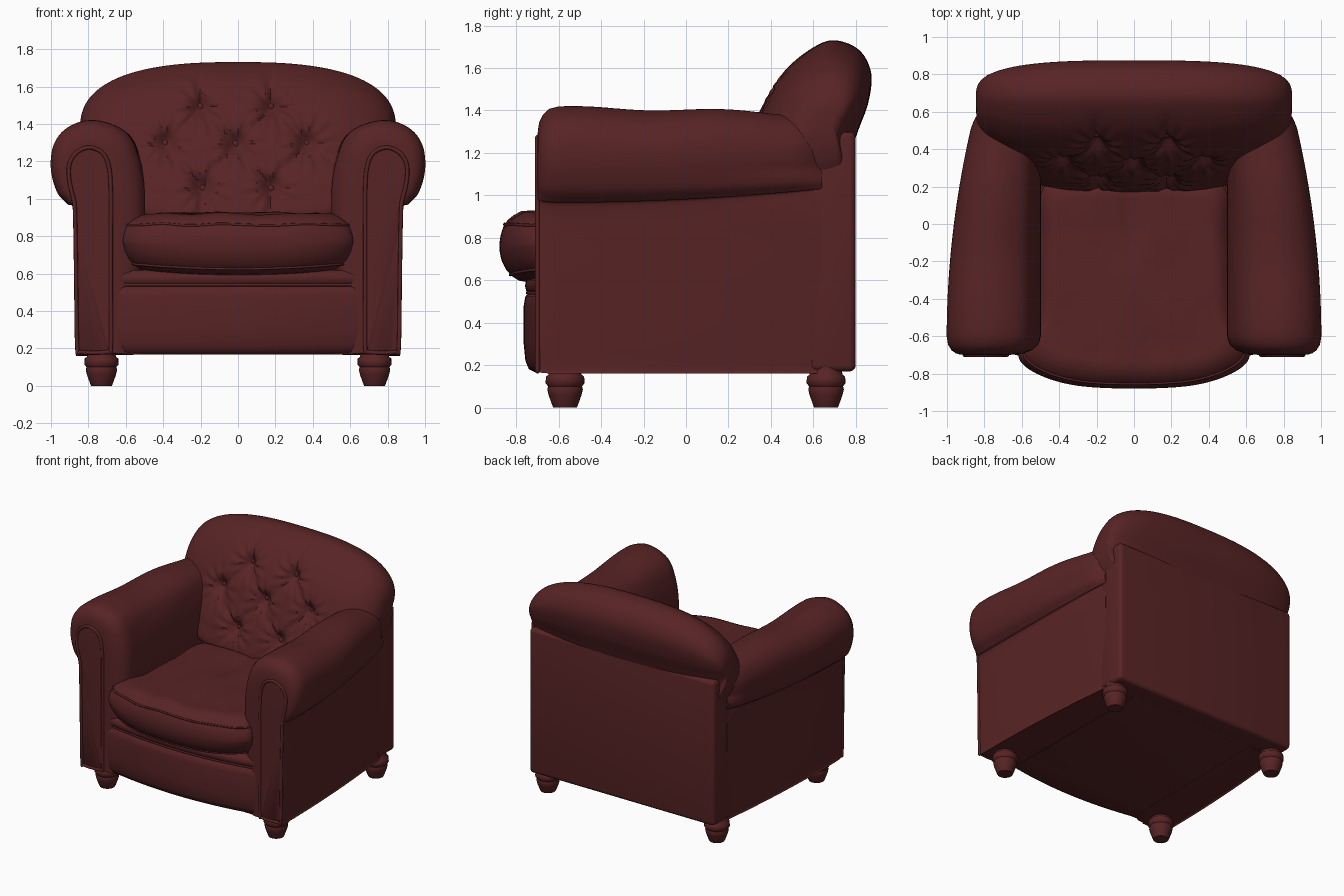
import bpy, bmesh, math
from mathutils import Vector, noise

cube = bpy.data.objects.get("Cube")
if cube:
    bpy.data.objects.remove(cube)

leather = bpy.data.materials.new("dark red leather")
leather.use_nodes = True
colour = (0.096, 0.017, 0.018, 1)
leather.diffuse_color = colour
leather.node_tree.nodes["Principled BSDF"].inputs["Base Color"].default_value = colour


def add(name, data):
    ob = bpy.data.objects.new(name, data)
    bpy.context.collection.objects.link(ob)
    data.materials.append(leather)
    return ob


def from_bmesh(name, bm):
    bmesh.ops.recalc_face_normals(bm, faces=bm.faces)
    mesh = bpy.data.meshes.new(name)
    bm.to_mesh(mesh)
    bm.free()
    return add(name, mesh)


def smooth(points, steps):
    """Closed rounded outline through the given 2D points."""
    pts = [Vector(p) for p in points]
    n, out = len(pts), []
    for i in range(n):
        a, b, c, d = (pts[(i + j) % n] for j in (-1, 0, 1, 2))
        for s in range(steps):
            t = s / steps
            out.append(b + (c - a) * t / 2 + (a - b * 2.5 + c * 2 - d / 2) * t**2
                       + (b * 3 - a - c * 3 + d) * t**3 / 2)
    return out


def loft(name, rings):
    """Skin a row of closed rings and cap both ends."""
    bm = bmesh.new()
    rows = [[bm.verts.new(p) for p in ring] for ring in rings]
    n = len(rows[0])
    for r, s in zip(rows, rows[1:]):
        for i in range(n):
            j = (i + 1) % n
            bm.faces.new((r[i], r[j], s[j], s[i]))
    bm.faces.new(rows[0])
    bm.faces.new(rows[-1])
    return from_bmesh(name, bm)


def piping(name, points, radius=0.01, cyclic=True):
    curve = bpy.data.curves.new(name, 'CURVE')
    curve.dimensions = '3D'
    curve.bevel_depth = radius
    curve.bevel_resolution = 2
    spline = curve.splines.new('POLY')
    spline.points.add(len(points) - 1)
    for sp, p in zip(spline.points, points):
        sp.co = (*p, 1)
    spline.use_cyclic_u = cyclic
    return add(name, curve)


def box(name, low, high, bevel):
    bm = bmesh.new()
    bmesh.ops.create_cube(bm, size=1)
    for v in bm.verts:
        v.co = [(l + h) / 2 + c * (h - l) for l, h, c in zip(low, high, v.co)]
    bmesh.ops.bevel(bm, geom=bm.edges[:], offset=bevel, segments=4, profile=0.5, affect='EDGES')
    return from_bmesh(name, bm)


# Frame behind the arms and under the seat
box("back_frame", (-0.8, 0.58, 0.17), (0.8, 0.8, 1.3), 0.03)
box("seat_base", (-0.72, -0.68, 0.168), (0.72, 0.65, 0.62), 0.01)

# Rolled arms, tapering towards the back, with a scroll panel in front
arm_outline = smooth([(.86, .2), (.84, .17), (.58, .17), (.56, .2), (.52, .5), (.5, .8), (.5, 1.05),
                      (.53, 1.22), (.59, 1.34), (.7, 1.4), (.82, 1.41), (.93, 1.36), (.99, 1.27),
                      (1, 1.15), (.965, 1.03), (.91, .97), (.88, .93), (.872, .6)], 6)
panel_outline = smooth([(.86, .21), (.84, .18), (.7, .18), (.68, .21), (.68, .5), (.68, .8), (.68, 1.05),
                        (.69, 1.17), (.72, 1.24), (.77, 1.27), (.82, 1.27), (.87, 1.24), (.9, 1.19),
                        (.905, 1.13), (.895, 1.06), (.88, 1), (.872, .93), (.866, .6)], 6)


def arm_ring(y, side):
    t = (y + 0.62) / 1.24
    end = max(0, (y - 0.5) / 0.15)
    ring = []
    for p in arm_outline:
        roll = max(0, min(1, (p.y - 0.9) / 0.2))
        taper = (0.19 + 0.12 * roll) * t * t + 0.1 * roll * end * end
        x = 0.5 + (p.x - 0.5) * (1 - taper)
        z = p.y
        if z > 0.93:
            z = 1.25 + (z - 1.25) * (1 - 0.22 * t * t)
        if z > 1.25:
            z += 0.008 * math.sin(y * 9)
        ring.append(Vector((side * x, y, z)))
    return ring


for side, label in ((1, "left"), (-1, "right")):
    panel = [Vector((side * p.x, -0.7, p.y)) for p in panel_outline]
    first = arm_ring(-0.6, side)
    rings = [panel]
    for y, mix in ((-0.698, 0.75), (-0.691, 0.5), (-0.675, 0.27), (-0.645, 0.08)):
        ring = [a.lerp(b, mix) for a, b in zip(first, panel)]
        for p in ring:
            p.y = y
        rings.append(ring)
    rings += [arm_ring(-0.6 + 1.24 * i / 28, side) for i in range(29)]
    loft(label + "_arm", rings)
    piping(label + "_arm_piping", panel, 0.011)

# Tufted back: outline swept across the width and rounded off at both ends
tufts = [Vector(p) for p in ((-.2, 1.49), (.18, 1.49), (-.39, 1.3), (-.01, 1.29),
                             (.37, 1.3), (-.19, 1.06), (.18, 1.06))]
folds = [(tufts[a], tufts[b]) for a, b in
         ((0, 2), (0, 3), (1, 3), (1, 4), (2, 5), (3, 5), (3, 6), (4, 6))]
folds += [(tufts[i], tufts[i] + Vector((0, dz))) for i, dz in ((0, .2), (1, .2), (5, -.2), (6, -.2))]


def tuft_depth(x, z):
    p = Vector((x, z))
    depth = -0.008
    for t in tufts:
        d = p - t
        r = d.length
        depth += 0.055 * math.exp(-(r / 0.055)**2)
        depth += 0.008 * math.cos(11 * math.atan2(d.y, d.x)) * math.exp(-((r - 0.09) / 0.06)**2)
    near = 1
    for a, b in folds:
        ab = b - a
        k = max(0, min(1, (p - a).dot(ab) / ab.length_squared))
        near = min(near, (p - a - ab * k).length)
    return depth + 0.022 * math.exp(-near / 0.025)


back_outline = smooth([(.765, .9), (.765, 1.15), (.81, 1.3), (.86, 1.44), (.872, 1.58), (.81, 1.69),
                       (.68, 1.73), (.55, 1.66), (.44, 1.54), (.36, 1.4), (.28, 1.2), (.21, 1.02),
                       (.2, .85), (.5, .83)], 11)
rings = []
for i in range(181):
    u = math.sin(math.radians(-89 + 178 * i / 180))
    sy = (1 - abs(u)**3)**(1 / 3)
    sz = (1 - abs(u)**2.6)**(1 / 2.6)
    ring = []
    for p in back_outline:
        v = Vector((0.845 * u, 0.68 + (p.x - 0.68) * sy, 1.36 + (p.y - 1.36) * sz))
        if p.x < 0.62:
            v.y += tuft_depth(v.x, v.z) * min(1, (0.62 - p.x) / 0.1) * sy
        ring.append(v)
    rings.append(ring)
loft("tufted_back", rings)

# Buttons sit in the dimples
front_points = [p for ring in rings for p in ring if p.y < 0.62 and p.z > 0.95]
for i, t in enumerate(tufts):
    spot = min(front_points, key=lambda p: (p.x - t.x)**2 + (p.z - t.y)**2)
    bm = bmesh.new()
    bmesh.ops.create_uvsphere(bm, u_segments=16, v_segments=8, radius=0.02)
    ob = from_bmesh(f"back_button_{i + 1}", bm)
    ob.location = spot
    ob.scale.y = 0.6

# Seat cushion: plan outline stacked up through a pillow section
half = [(.3, -.865), (.5, -.81), (.61, -.73), (.6, -.64), (.55, -.5), (.53, -.1), (.51, .22), (.3, .27)]
plan = smooth([(0, -.88)] + half + [(-x, y) for x, y in reversed(half)], 8)


def cushion_ring(z, s):
    ring = []
    for p in plan:
        x, y = p.x * s, -0.3 + (p.y + 0.3) * s
        h = z
        if z < 0.75:
            h += 0.03 * (x / 0.6)**2
        elif s < 0.97:
            h += 0.012 * noise.noise((x * 5, y * 3, 0))
            h -= 0.025 * math.exp(-(x / 0.05)**2 - ((y - 0.02) / 0.18)**2)
            h += 0.02 * max(0, y)
        ring.append(Vector((x, y, h)))
    return ring


sections = [(.59, .76), (.598, .84), (.62, .9), (.65, .945), (.69, .98), (.73, .996), (.77, 1), (.81, .99),
            (.85, .967), (.88, .93), (.902, .88)]
sections += [(0.918 + 0.01 * (1 - s), s) for s in [0.82 - 0.06 * i for i in range(14)]]
loft("seat_cushion", [cushion_ring(*s) for s in sections])
piping("cushion_top_piping", cushion_ring(0.86, 0.956), 0.007)
piping("cushion_lower_piping", cushion_ring(0.625, 0.91), 0.007)

# Bowed front apron with a lip under the cushion
bow = [(0.68 * i / 12, -0.69 - 0.075 * (1 - (i / 12)**2)) for i in range(-12, 13)]


def apron_ring(z, inset):
    edge = [(x * (1 - inset / 2), y + inset) for x, y in bow]
    return [Vector((x, y, z)) for x, y in edge + [(0.64, -0.5), (-0.64, -0.5)]]


loft("front_apron", [apron_ring(*s) for s in
                     ((.168, .05), (.18, .025), (.22, .008), (.3, 0), (.48, 0), (.525, .008), (.54, .03))])
loft("apron_lip", [apron_ring(*s) for s in
                   ((.535, .03), (.55, .012), (.575, .006), (.6, .012), (.62, .04))])
piping("apron_seam", apron_ring(0.54, 0.018)[:25], 0.008, False)

# Turned feet
foot_profile = ((.07, .19), (.078, .155), (.09, .145), (.092, .115), (.08, .1),
                (.084, .085), (.078, .06), (.06, .01), (.055, 0))
for y, label in ((-.57, "front"), (.66, "back")):
    for x, hand in ((.73, "left"), (-.73, "right")):
        loft(f"{label}_{hand}_foot",
             [[(x + r * math.cos(a), y + r * math.sin(a), z)
               for a in [math.tau * k / 24 for k in range(24)]] for r, z in foot_profile])

# Turn piping into meshes and shade everything smooth
bpy.ops.object.select_all(action='DESELECT')
for ob in bpy.context.collection.objects:
    if ob.type in {'MESH', 'CURVE'}:
        ob.select_set(True)
        bpy.context.view_layer.objects.active = ob
bpy.ops.object.convert(target='MESH')
bpy.ops.object.shade_smooth_by_angle(angle=math.radians(50))
